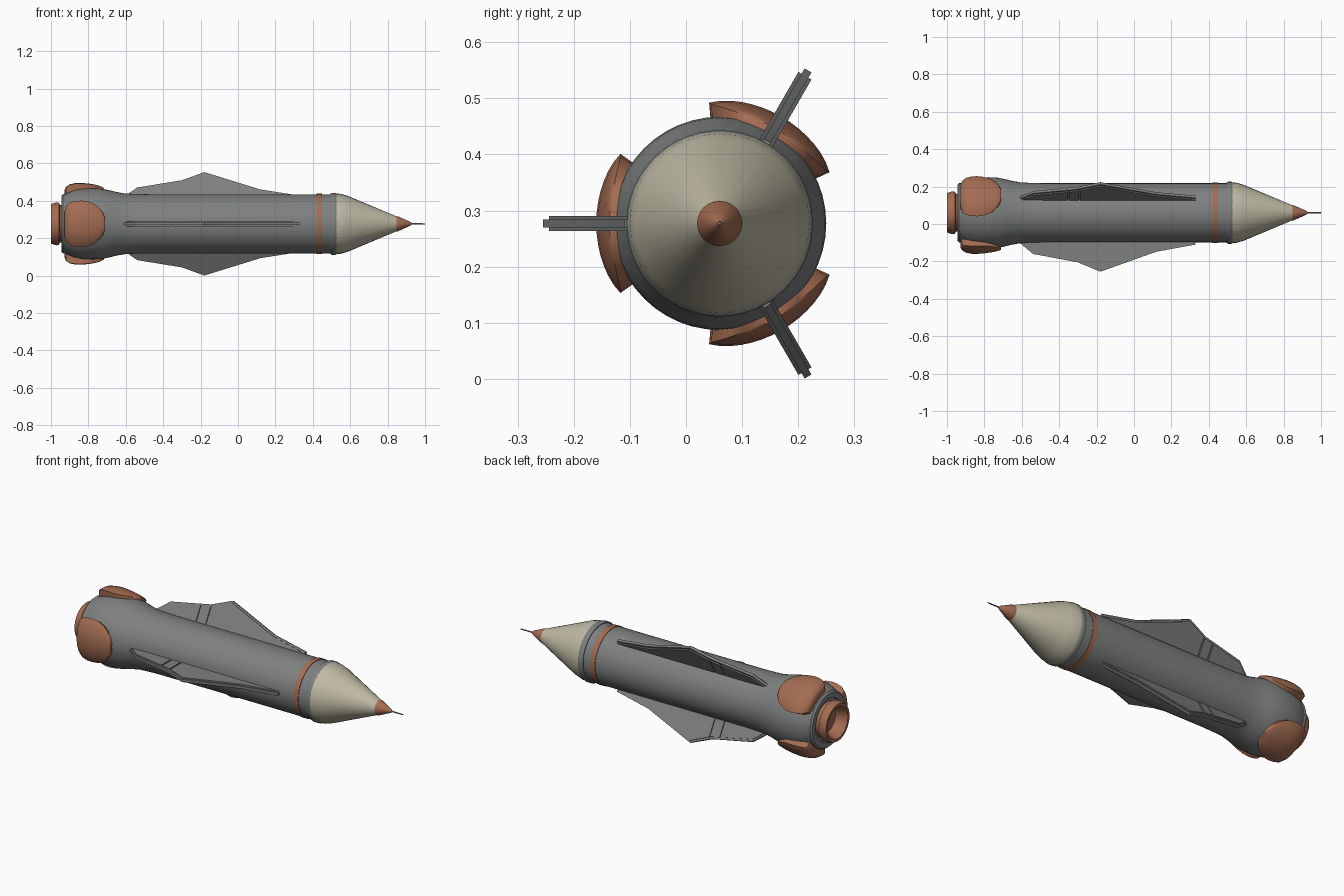
import bpy, bmesh, math
from mathutils import Matrix, Vector

if "Cube" in bpy.data.objects:
    bpy.data.objects.remove(bpy.data.objects["Cube"])

AXIS = Vector((0, 0.06, 0.277))      # the hull runs along x through this point
SPOKES = (60, 180, 300)              # directions of fins and pods around the hull


def material(name, rgb):
    m = bpy.data.materials.new(name)
    m.diffuse_color = (*rgb, 1)
    m.use_nodes = True
    m.node_tree.nodes["Principled BSDF"].inputs["Base Color"].default_value = m.diffuse_color
    return m


GREY = material("hull grey", (0.21, 0.22, 0.215))
COPPER = material("copper", (0.37, 0.15, 0.085))
CREAM = material("cream", (0.52, 0.49, 0.37))


def finish(name, bm, mat, angle=30):
    bmesh.ops.recalc_face_normals(bm, faces=bm.faces[:])
    me = bpy.data.meshes.new(name)
    bm.to_mesh(me)
    bm.free()
    ob = bpy.data.objects.new(name, me)
    bpy.context.collection.objects.link(ob)
    me.materials.append(mat)
    ob.location = AXIS
    bpy.context.view_layer.objects.active = ob
    ob.select_set(True)
    bpy.ops.object.shade_smooth_by_angle(angle=math.radians(angle))
    ob.select_set(False)
    return ob


def lathe(name, profile, mat, sides=48):
    """Spin (x, radius) points around the hull axis."""
    bm = bmesh.new()
    rings = []
    for x, r in profile:
        if r == 0:
            rings.append([bm.verts.new((x, 0, 0))])
        else:
            rings.append([bm.verts.new((x, r * math.cos(2 * math.pi * i / sides),
                                        r * math.sin(2 * math.pi * i / sides)))
                          for i in range(sides)])
    for a, b in zip(rings, rings[1:]):
        for i in range(sides):
            j = (i + 1) % sides
            if len(a) == 1:
                bm.faces.new((a[0], b[i], b[j]))
            elif len(b) == 1:
                bm.faces.new((a[i], a[j], b[0]))
            else:
                bm.faces.new((a[i], a[j], b[j], b[i]))
    return finish(name, bm, mat)


# Hull with flared tail
lathe("hull", [(-0.925, 0), (-0.925, 0.158), (-0.905, 0.168), (-0.87, 0.181),
               (-0.83, 0.188), (-0.78, 0.19), (-0.73, 0.188), (-0.69, 0.18),
               (-0.65, 0.17), (-0.61, 0.163), (-0.56, 0.16), (-0.48, 0.158),
               (0.42, 0.158), (0.5, 0.158), (0.5, 0)], GREY)
lathe("tail_ring", [(-0.91, 0), (-0.91, 0.155), (-0.92, 0.159), (-0.935, 0.158),
                    (-0.945, 0.15), (-0.945, 0.122), (-0.93, 0.118), (-0.93, 0)], GREY)

# Open exhaust nozzle
lathe("nozzle", [(-0.925, 0.1), (-0.952, 0.1), (-0.957, 0.112), (-0.97, 0.115),
                 (-0.99, 0.109), (-1.0, 0.105), (-1.0, 0.09), (-0.985, 0.082),
                 (-0.935, 0.07), (-0.935, 0)], COPPER)

# Painted band, collar and nose
lathe("band", [(0.42, 0.155), (0.42, 0.161), (0.45, 0.161), (0.45, 0.155)], COPPER)
lathe("collar", [(0.495, 0.155), (0.495, 0.162), (0.502, 0.166), (0.52, 0.166),
                 (0.527, 0.162), (0.527, 0.155)], GREY)
lathe("nose_cone", [(0.525, 0), (0.525, 0.163), (0.55, 0.16), (0.585, 0.15),
                    (0.85, 0.039), (0.85, 0)], CREAM, 32)
lathe("nose_tip", [(0.84, 0), (0.84, 0.041), (0.855, 0.04), (0.92, 0.011),
                   (0.93, 0.004), (0.93, 0)], COPPER, 24)
lathe("probe", [(0.92, 0), (0.92, 0.004), (1.0, 0.003), (1.0, 0)], GREY, 10)


def plate(bm, outline, half):
    """Extrude an (x, radius) outline sideways to both sides."""
    lower = [bm.verts.new((x, r, -half)) for x, r in outline]
    upper = [bm.verts.new((x, r, half)) for x, r in outline]
    bm.faces.new(lower)
    bm.faces.new(upper)
    n = len(outline)
    for i in range(n):
        j = (i + 1) % n
        bm.faces.new((lower[i], lower[j], upper[j], upper[i]))


FIN_TOP = [(-0.61, 0.162), (-0.54, 0.22), (-0.3, 0.265), (-0.18, 0.315),
           (0.12, 0.208), (0.33, 0.17)]


def edge_height(x):
    for (x0, r0), (x1, r1) in zip(FIN_TOP, FIN_TOP[1:]):
        if x0 <= x <= x1:
            return r0 + (r1 - r0) * (x - x0) / (x1 - x0)


def panel(x0, x1, root=0.145, drop=0.011):
    xs = [x0] + [x for x, r in FIN_TOP if x0 < x < x1] + [x1]
    return ([(x0, root)] + [(x, max(root + 0.008, edge_height(x) - drop)) for x in xs]
            + [(x1, root)])


# Fins: a thin core blade with thicker panels parted by narrow slots
for k, deg in enumerate(SPOKES):
    bm = bmesh.new()
    plate(bm, [(-0.61, 0.14)] + FIN_TOP + [(0.33, 0.14)], 0.007)
    for x0, x1 in ((-0.605, -0.356), (-0.348, -0.295), (-0.287, 0.33)):
        plate(bm, panel(x0, x1), 0.0135)
    bm.transform(Matrix.Rotation(math.radians(deg), 4, 'X'))
    finish(f"fin_{k + 1}", bm, GREY, 15)

# Pods: rounded shells over the flared tail, as (x, half angle, outer radius)
POD = [(-0.928, 20, 0.186), (-0.92, 29, 0.2), (-0.9, 33, 0.213), (-0.87, 34.5, 0.219),
       (-0.84, 35, 0.22), (-0.8, 34, 0.217), (-0.765, 30, 0.212), (-0.74, 24.5, 0.207),
       (-0.72, 16.5, 0.202), (-0.71, 8, 0.197)]
STEPS = 14
for k, deg in enumerate(SPOKES):
    bm = bmesh.new()
    rows = []
    for x, half, r in POD:
        row = []
        for i in range(STEPS + 1):
            t = 2 * i / STEPS - 1
            a = math.radians(deg + half * t)
            rr = r - 0.004 * t ** 6
            row.append(bm.verts.new((x, rr * math.cos(a), rr * math.sin(a))))
        # side walls sink into the hull
        ends = []
        for s in (-1, 1):
            a = math.radians(deg + half * s)
            ends.append(bm.verts.new((x, 0.155 * math.cos(a), 0.155 * math.sin(a))))
        rows.append([ends[0]] + row + [ends[1]])
    for a, b in zip(rows, rows[1:]):
        for i in range(len(a)):
            j = (i + 1) % len(a)
            bm.faces.new((a[i], a[j], b[j], b[i]))
    bm.faces.new(rows[0])
    bm.faces.new(rows[-1])
    finish(f"pod_{k + 1}", bm, COPPER, 40)
